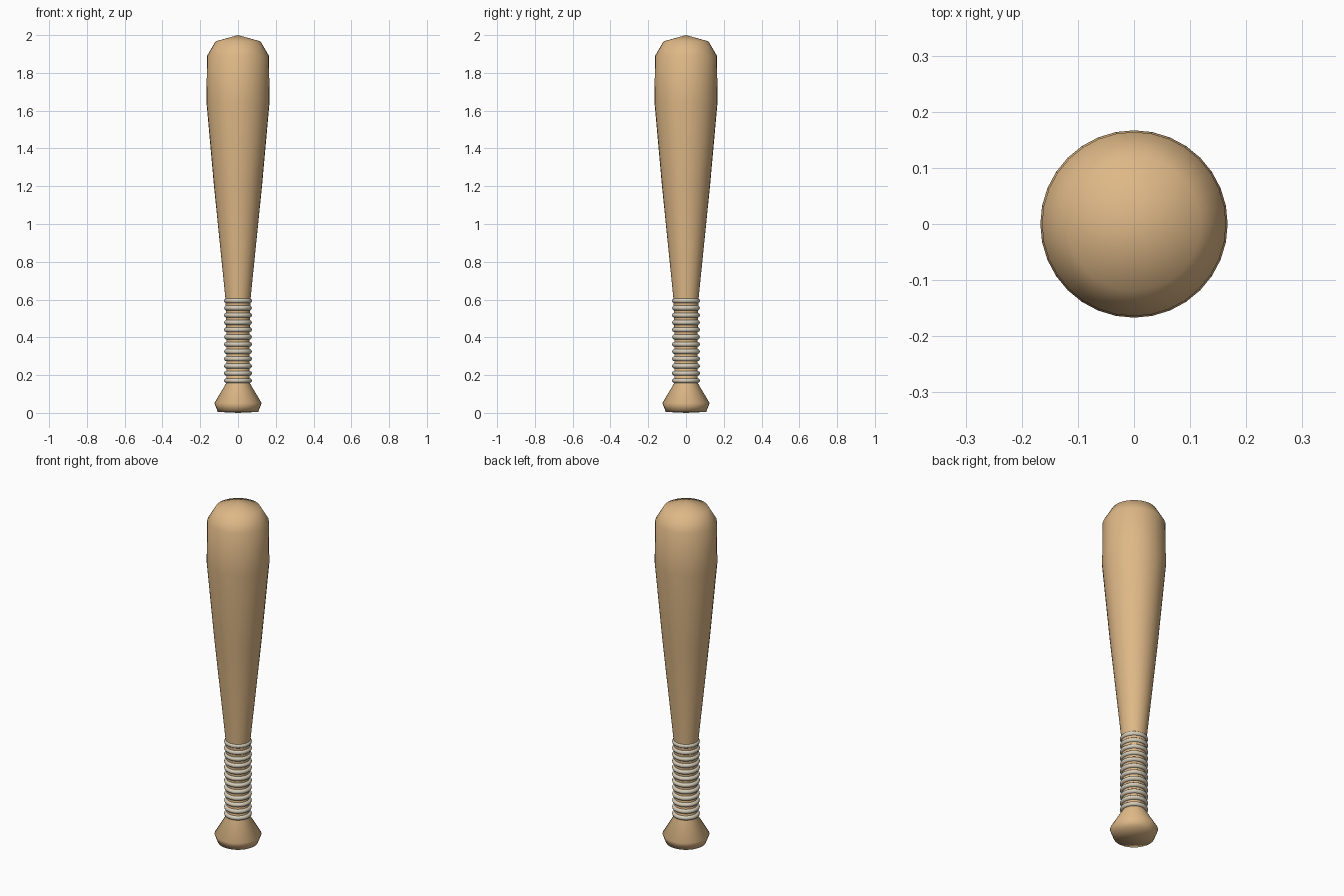
import bpy, bmesh, math

if "Cube" in bpy.data.objects:
    bpy.data.objects.remove(bpy.data.objects["Cube"])

def material(name, rgb):
    m = bpy.data.materials.new(name)
    m.diffuse_color = (*rgb, 1)
    m.use_nodes = True
    m.node_tree.nodes["Principled BSDF"].inputs["Base Color"].default_value = m.diffuse_color
    return m

wood = material("wood", (0.73, 0.479, 0.242))
cord = material("pale cord", (0.66, 0.60, 0.48))

def lathe(name, profile, mat, segments=32):
    """Revolve (radius, height) points about z; radius 0 makes a pole."""
    bm = bmesh.new()
    rings = []
    for r, z in profile:
        if r == 0:
            rings.append([bm.verts.new((0, 0, z))] * segments)
        else:
            rings.append([bm.verts.new((r * math.cos(a), r * math.sin(a), z))
                          for a in (2 * math.pi * i / segments for i in range(segments))])
    for lo, hi in zip(rings, rings[1:]):
        for i in range(segments):
            j = (i + 1) % segments
            corners = list(dict.fromkeys((lo[i], lo[j], hi[j], hi[i])))
            bm.faces.new(corners).smooth = True
    bmesh.ops.recalc_face_normals(bm, faces=bm.faces)
    mesh = bpy.data.meshes.new(name)
    bm.to_mesh(mesh)
    bm.free()
    mesh.materials.append(mat)
    ob = bpy.data.objects.new(name, mesh)
    bpy.context.collection.objects.link(ob)
    return ob

# Knob, handle and barrel in one turned piece
lathe("bat_body", [(0, 0), (0.107, 0.005), (0.125, 0.052), (0.061, 0.16),
                   (0.061, 0.40), (0.066, 0.60), (0.127, 1.20), (0.167, 1.645),
                   (0.164, 1.89), (0.119, 1.967), (0, 2.0)], wood)

# Cord wound round the grip
RINGS, LOW, HIGH = 12, 0.171, 0.594
for k in range(RINGS):
    z = LOW + (HIGH - LOW) * k / (RINGS - 1)
    bpy.ops.mesh.primitive_torus_add(location=(0, 0, z), major_radius=0.061,
                                     minor_radius=0.013, major_segments=32,
                                     minor_segments=10)
    ring = bpy.context.object
    ring.name = f"grip_ring_{k + 1}"
    ring.data.materials.append(cord)
    bpy.ops.object.shade_smooth()
